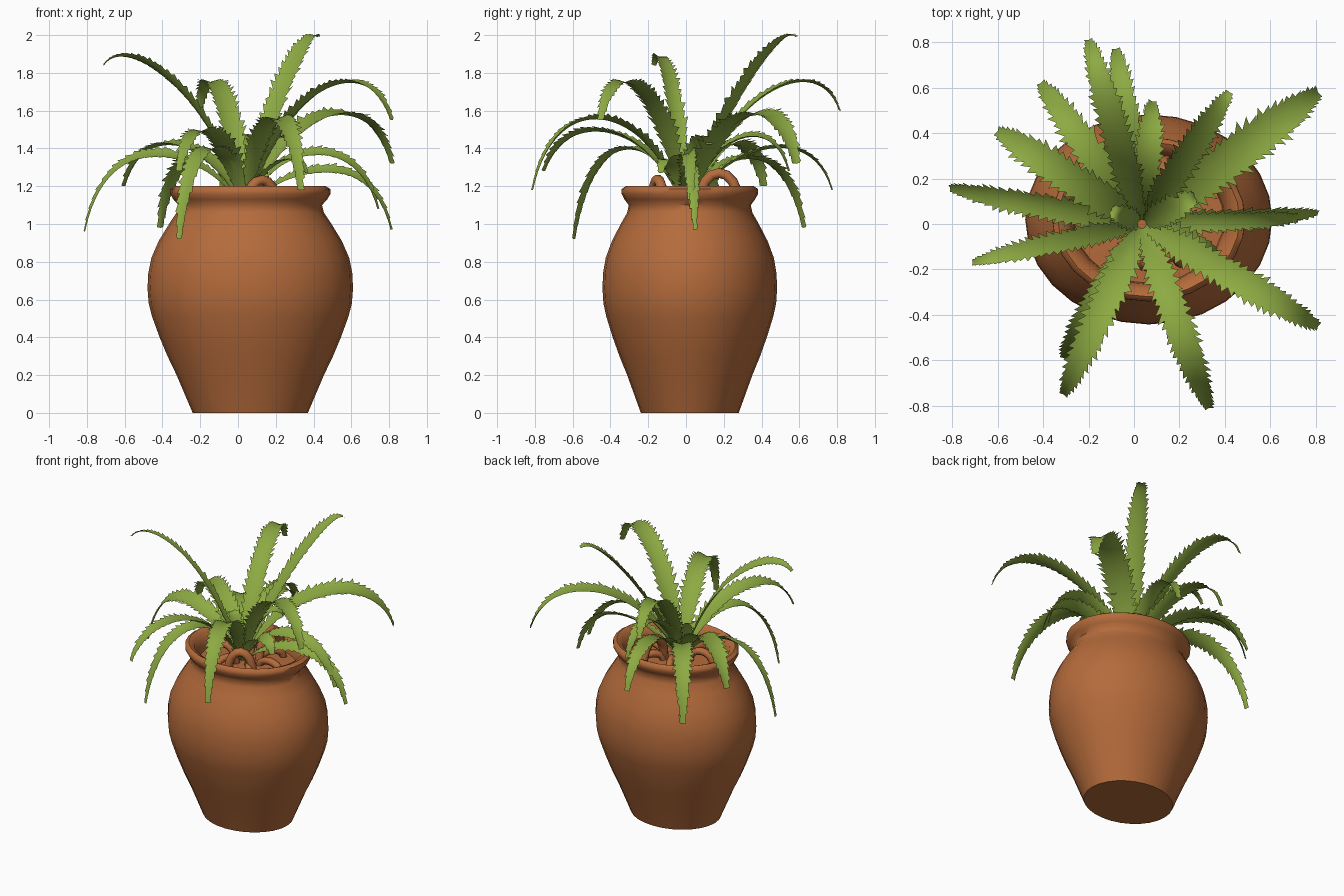
import bpy, bmesh, math, random
from mathutils import Vector

if "Cube" in bpy.data.objects:
    bpy.data.objects.remove(bpy.data.objects["Cube"])
random.seed(4)


def make_material(name, rgb):
    mat = bpy.data.materials.new(name)
    mat.use_nodes = True
    mat.diffuse_color = (*rgb, 1)
    mat.node_tree.nodes["Principled BSDF"].inputs["Base Color"].default_value = (*rgb, 1)
    return mat


terracotta = make_material("terracotta", (0.46, 0.147, 0.044))
leaf_green = make_material("leaf_green", (0.265, 0.40, 0.055))


def add_object(name, bm, mat):
    mesh = bpy.data.meshes.new(name)
    bm.to_mesh(mesh)
    bm.free()
    mesh.materials.append(mat)
    obj = bpy.data.objects.new(name, mesh)
    bpy.context.collection.objects.link(obj)
    mesh.shade_smooth()
    return obj


def bezier(points, t):
    a, b, c, d = points
    s = 1 - t
    return a * s**3 + b * (3 * t * s * s) + c * (3 * t * t * s) + d * t**3


# Pot: turned profile (radius, height), squashed a little front to back,
# running over the rolled rim and down to the soil
pot_profile = [(0, 0), (.305, 0), (.39, .2), (.438, .3), (.48, .4), (.52, .51),
               (.538, .58), (.544, .66), (.54, .74), (.524, .82), (.485, .91),
               (.43, 1.0), (.39, 1.06), (.38, 1.1), (.407, 1.13), (.425, 1.16),
               (.424, 1.185), (.40, 1.2), (.365, 1.185), (.335, 1.12), (.33, 1.08), (0, 1.1)]
bm = bmesh.new()
verts = [bm.verts.new((r, 0, z)) for r, z in pot_profile]
edges = [bm.edges.new(pair) for pair in zip(verts, verts[1:])]
bmesh.ops.spin(bm, geom=verts + edges, axis=(0, 0, 1), cent=(0, 0, 0),
               angle=math.tau, steps=28)
bmesh.ops.remove_doubles(bm, verts=bm.verts, dist=0.0005)
bmesh.ops.recalc_face_normals(bm, faces=bm.faces)
for v in bm.verts:
    v.co.y *= 0.85
pot = add_object("pot", bm, terracotta)
pot.location = (0.065, 0.02, 0)
bpy.ops.object.select_all(action="DESELECT")
pot.select_set(True)
bpy.context.view_layer.objects.active = pot
bpy.ops.object.shade_smooth_by_angle(angle=math.radians(55))


# Root arches: short bent tubes breaking out of the soil
def add_root(name, start, end, top, radius=0.025, rings=8, sides=6):
    a, d = Vector((*start, 1.09)), Vector((*end, 1.09))
    path = [a, Vector((*start, top)), Vector((*end, top)), d]
    across = (d - a).cross(Vector((0, 0, 1))).normalized()
    bm = bmesh.new()
    loops = []
    for i in range(rings + 1):
        t = i / rings
        centre = bezier(path, t)
        tangent = (bezier(path, t + .01) - bezier(path, t - .01)).normalized()
        up = across.cross(tangent)
        angles = [math.tau * k / sides for k in range(sides)]
        loops.append([bm.verts.new(centre + radius * (across * math.cos(q) + up * math.sin(q)))
                      for q in angles])
    for low, high in zip(loops, loops[1:]):
        for k in range(sides):
            n = (k + 1) % sides
            bm.faces.new((low[k], low[n], high[n], high[k]))
    bmesh.ops.recalc_face_normals(bm, faces=bm.faces)
    return add_object(name, bm, terracotta)


add_root("root_arch_back", (.12, .07), (.14, .28), 1.33, radius=.03)
add_root("root_arch_front", (.05, -.18), (.2, -.12), 1.28, radius=.03)
for i in range(6):
    ang = math.tau * (i + random.uniform(-.2, .2)) / 6
    cx, cy = math.cos(ang), math.sin(ang)
    add_root(f"root_{i + 1}", (.065 + .1 * cx, .02 + .08 * cy),
             (.065 + .27 * cx, .02 + .22 * cy), random.uniform(1.15, 1.22))


# Fronds: arching, folded blades with forward-pointing saw teeth on both edges;
# roll leans the blade about its own rib
def add_frond(name, tip, rise, reach, width, roll, pitch=0.042):
    tip = Vector(tip)
    centre = Vector((0.035, 0.0, 1.1))
    flat = Vector((tip.x - centre.x, tip.y - centre.y, 0))
    base = centre + flat.normalized() * 0.02
    span = Vector((tip.x - base.x, tip.y - base.y, 0))
    p1, p2 = base + span * 0.25, base + span * 0.85
    p1.z, p2.z = rise, reach
    path = [base, p1, p2, tip]
    side = Vector((-flat.y, flat.x, 0)).normalized()
    samples = [bezier(path, i / 20) for i in range(21)]
    length = sum((b - a).length for a, b in zip(samples, samples[1:]))
    teeth = max(8, round(length / pitch))

    def half_width(t):
        taper = 1 - 0.75 * max(0, (t - 0.55) / 0.45) ** 1.6
        return width / 2 * min(1, 0.35 + 2.4 * t) * taper

    def edge_point(t, sign, share):
        t = min(t, 1)
        tangent = (bezier(path, t) - bezier(path, t - .02)).normalized()
        up = tangent.cross(side)
        lean = roll * min(1, 2 * t)
        across = side * math.cos(lean) + up * math.sin(lean)
        lift = up * math.cos(lean) - side * math.sin(lean)
        w = half_width(t) * share
        return bezier(path, t) + across * sign * w + lift * w * 0.3

    bm = bmesh.new()
    steps = [i / teeth for i in range(teeth + 1)]
    rib = [bm.verts.new(bezier(path, t)) for t in steps]
    for sign in (1, -1):
        notch = [bm.verts.new(edge_point(t, sign, random.uniform(.7, .82))) for t in steps]
        for i in range(teeth):
            ahead = random.uniform(0.7, 1.3) / teeth
            point = bm.verts.new(edge_point(steps[i] + ahead, sign, random.uniform(.95, 1.25)))
            blade = [rib[i], rib[i + 1], notch[i + 1], notch[i]]
            tooth = [notch[i], notch[i + 1], point]
            for face in (blade, tooth):
                bm.faces.new(face if sign == 1 else face[::-1])
    return add_object(name, bm, leaf_green)


# tip position, height of the two arch handles, blade width, roll
fronds = [
    ((.81, .58, 1.32), 1.60, 1.76, .19, .1),
    ((.42, .58, 1.99), 1.55, 2.07, .13, 0),
    ((.81, .05, .97), 1.28, 1.45, .10, .5),
    ((.74, .03, 1.08), 1.45, 1.49, .10, .5),
    ((.81, -.45, 1.55), 1.75, 1.93, .14, 0),
    ((.33, -.81, 1.18), 1.65, 1.73, .14, .1),
    ((-.31, -.59, .92), 1.50, 1.54, .13, 0),
    ((-.31, -.75, 1.28), 1.55, 1.61, .14, .1),
    ((-.71, -.17, 1.84), 1.75, 2.00, .10, .3),
    ((-.81, .16, .96), 1.40, 1.55, .12, -.45),
    ((-.60, .41, 1.20), 1.45, 1.55, .16, -.1),
    ((-.41, .62, .98), 1.40, 1.49, .14, 0),
    ((-.20, .81, 1.60), 1.68, 1.94, .13, 0),
    ((-.08, .77, 1.18), 1.40, 1.56, .13, 0),
    ((.08, .54, 1.28), 1.50, 1.58, .13, .2),
    ((.27, .12, 1.42), 1.40, 1.53, .13, 0),
    ((-.10, .06, 1.36), 1.30, 1.45, .10, 0),
    ((.36, -.13, 1.27), 1.32, 1.42, .13, .2),
]
for i, (tip, rise, reach, width, roll) in enumerate(fronds):
    add_frond(f"frond_{i + 1}", tip, rise, reach, width, roll)
